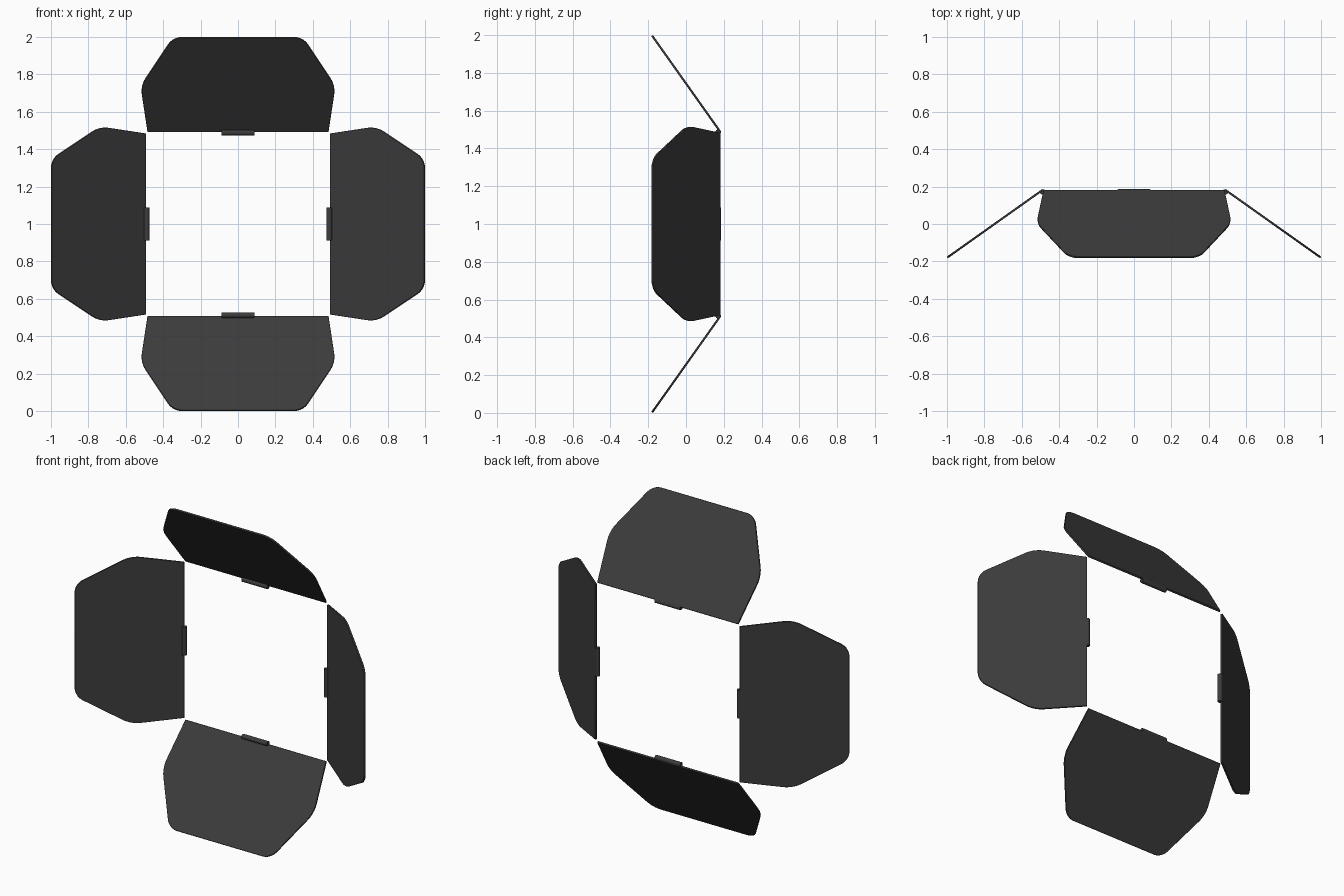
import bpy, bmesh, math
from mathutils import Vector, Matrix

if "Cube" in bpy.data.objects:
    bpy.data.objects.remove(bpy.data.objects["Cube"])

HINGE = Vector((0, 0.178, -0.493))   # hinge line, relative to the opening centre
TIP = Vector((0, -0.179, -0.9965))   # outer edge
THICK = 0.011

mat = bpy.data.materials.new("dark_metal")
mat.diffuse_color = (0.045, 0.045, 0.045, 1)
mat.use_nodes = True
mat.node_tree.nodes["Principled BSDF"].inputs["Base Color"].default_value = mat.diffuse_color


def leaf_mesh():
    # Flat hexagonal leaf, tilted from the hinge, with rounded corners
    half = [(0.483, 0.0), (0.52, 0.485), (0.347, 1.0)]
    outline = half + [(-u, t) for u, t in reversed(half)]
    bm = bmesh.new()
    vs = [bm.verts.new(HINGE.lerp(TIP, t) + Vector((u, 0, 0))) for u, t in outline]
    face = bm.faces.new(vs)
    bmesh.ops.bevel(bm, geom=vs[1:5], offset=0.05, segments=5,
                    profile=0.5, affect='VERTICES')
    # Give the sheet thickness, centred on its plane
    bm.normal_update()
    face = bm.faces[:][0]
    n = face.normal.copy()
    bmesh.ops.translate(bm, verts=bm.verts[:], vec=-n * THICK / 2)
    ext = bmesh.ops.extrude_face_region(bm, geom=[face], use_keep_orig=True)
    top = [e for e in ext['geom'] if isinstance(e, bmesh.types.BMVert)]
    bmesh.ops.translate(bm, verts=top, vec=n * THICK)
    bmesh.ops.recalc_face_normals(bm, faces=bm.faces[:])
    return finish(bm, "leaf")


def knuckle_mesh():
    # Short hinge barrel at the middle of the inner edge
    bm = bmesh.new()
    place = Matrix.Translation((0, 0.171, -0.487)) @ Matrix.Rotation(math.pi / 2, 4, 'Y')
    bmesh.ops.create_cone(bm, cap_ends=True, segments=24, radius1=0.0145,
                          radius2=0.0145, depth=0.176, matrix=place)
    return finish(bm, "hinge_barrel")


def finish(bm, name):
    me = bpy.data.meshes.new(name)
    bm.to_mesh(me)
    bm.free()
    me.materials.append(mat)
    return me


def add(name, mesh, turn, bevel):
    ob = bpy.data.objects.new(name, mesh)
    bpy.context.collection.objects.link(ob)
    ob.matrix_world = Matrix.Translation((0, 0, 1)) @ Matrix.Rotation(turn, 4, 'Y')
    mod = ob.modifiers.new("soft_edges", 'BEVEL')
    mod.width = bevel
    mod.segments = 2
    mod.limit_method = 'ANGLE'
    bpy.ops.object.select_all(action='DESELECT')
    ob.select_set(True)
    bpy.context.view_layer.objects.active = ob
    bpy.ops.object.shade_smooth_by_angle(angle=math.radians(35))


# Four leaves and hinges around the square opening
leaf, knuckle = leaf_mesh(), knuckle_mesh()
for i, side in enumerate(("bottom", "left", "top", "right")):
    add(side + "_leaf", leaf, i * math.pi / 2, 0.002)
    add(side + "_hinge", knuckle, i * math.pi / 2, 0.002)
